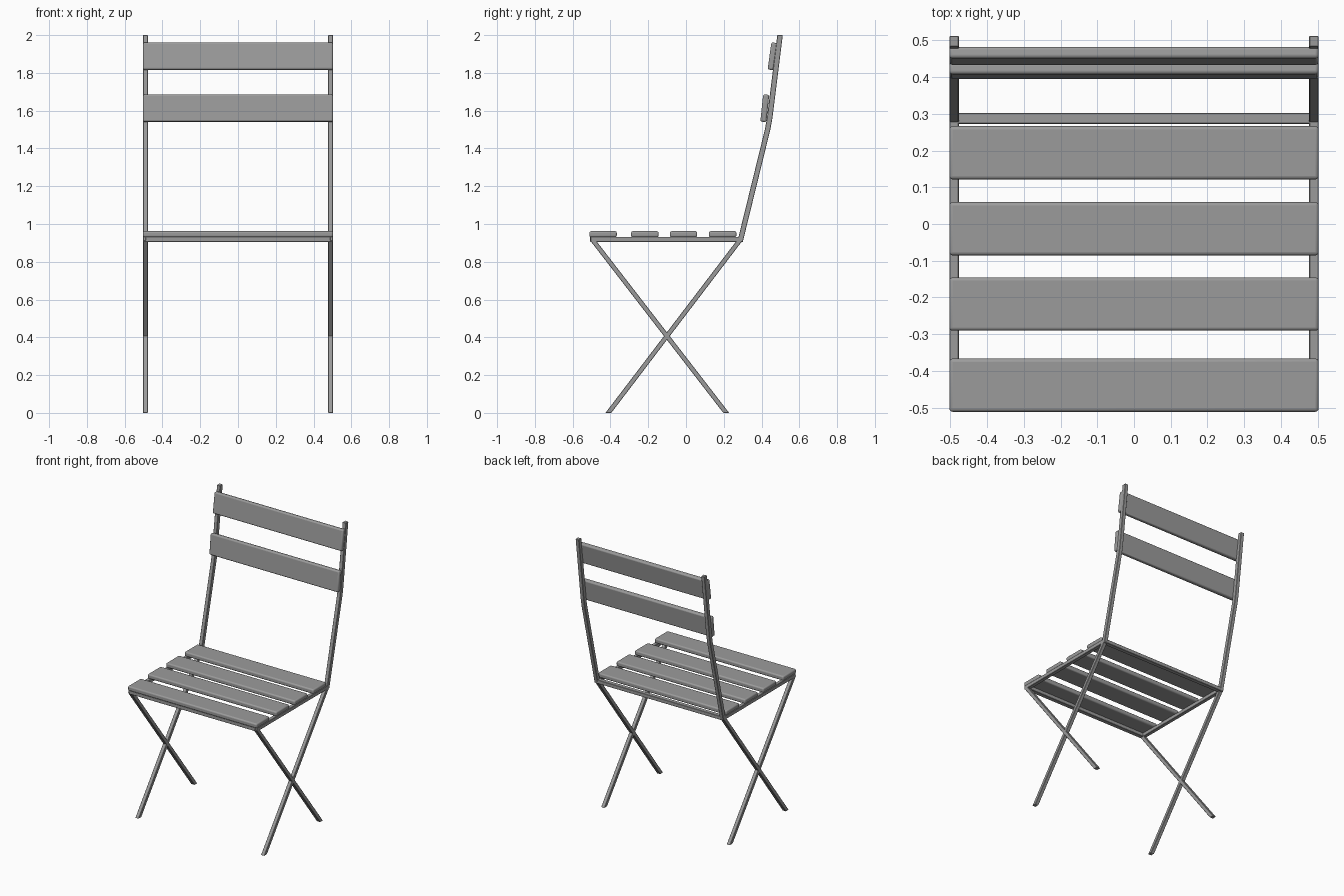
import bpy, bmesh
from math import radians

if "Cube" in bpy.data.objects:
    bpy.data.objects.remove(bpy.data.objects["Cube"])

GREY = (0.33, 0.33, 0.33, 1)
grey = bpy.data.materials.new("chair grey")
grey.use_nodes = True
grey.diffuse_color = GREY
grey.node_tree.nodes["Principled BSDF"].inputs["Base Color"].default_value = GREY

HALF = 0.503   # half the chair width
BAR = 0.026    # bar thickness


def finish(name, bm, bevel, segments):
    bmesh.ops.recalc_face_normals(bm, faces=bm.faces)
    mesh = bpy.data.meshes.new(name)
    bm.to_mesh(mesh)
    bm.free()
    mesh.materials.append(grey)
    ob = bpy.data.objects.new(name, mesh)
    bpy.context.collection.objects.link(ob)
    mod = ob.modifiers.new("bevel", 'BEVEL')
    mod.width, mod.segments = bevel, segments
    return ob


def side_bar(name, path, half_width):
    """Bar along a side-on (y, z) path with level-cut ends, mirrored to both sides."""
    outline = [(y - half_width, z) for y, z in path]
    outline += [(y + half_width, z) for y, z in reversed(path)]
    bm = bmesh.new()
    face = bm.faces.new([bm.verts.new((HALF - BAR, y, z)) for y, z in outline])
    out = bmesh.ops.extrude_face_region(bm, geom=[face])
    moved = [v for v in out["geom"] if isinstance(v, bmesh.types.BMVert)]
    bmesh.ops.translate(bm, vec=(BAR, 0, 0), verts=moved)
    ob = finish(name, bm, 0.002, 1)
    ob.modifiers.new("mirror", 'MIRROR')


def box(name, centre, size, tilt=0, bevel=0.002, segments=1):
    bm = bmesh.new()
    bmesh.ops.create_cube(bm, size=1)
    bmesh.ops.scale(bm, vec=size, verts=bm.verts)
    ob = finish(name, bm, bevel, segments)
    ob.location = centre
    ob.rotation_euler.x = radians(tilt)
    return ob


def slat(name, centre, size, tilt=0):
    ob = box(name, centre, size, tilt, 0.009, 3)
    bpy.ops.object.select_all(action='DESELECT')
    ob.select_set(True)
    bpy.context.view_layer.objects.active = ob
    bpy.ops.object.shade_smooth_by_angle(angle=radians(35))


# Crossed legs and bent back posts
side_bar("front_leg", [(-0.411, 0), (0.286, 0.915)], 0.0155)
side_bar("back_leg", [(0.213, 0), (-0.494, 0.915)], 0.0155)
side_bar("back_post", [(0.286, 0.905), (0.432, 1.5), (0.443, 1.56), (0.498, 2)], 0.0145)

# Seat frame
side_bar("seat_rail", [(-0.104, 0.906), (-0.104, 0.932)], 0.402)
for name, y in (("front_crossbar", -0.492), ("back_crossbar", 0.288)):
    box(name, (0, y, 0.919), (2 * HALF - BAR, 0.03, BAR))

# Seat slats
for i, y in enumerate((-0.439, -0.218, -0.013, 0.194)):
    slat(f"seat_slat_{i + 1}", (0, y, 0.946), (2 * HALF, 0.145, 0.032))

# Backrest slats
slat("lower_back_slat", (0, 0.417, 1.613), (2 * HALF, 0.032, 0.145), -6)
slat("upper_back_slat", (0, 0.458, 1.888), (2 * HALF, 0.032, 0.145), -8)
